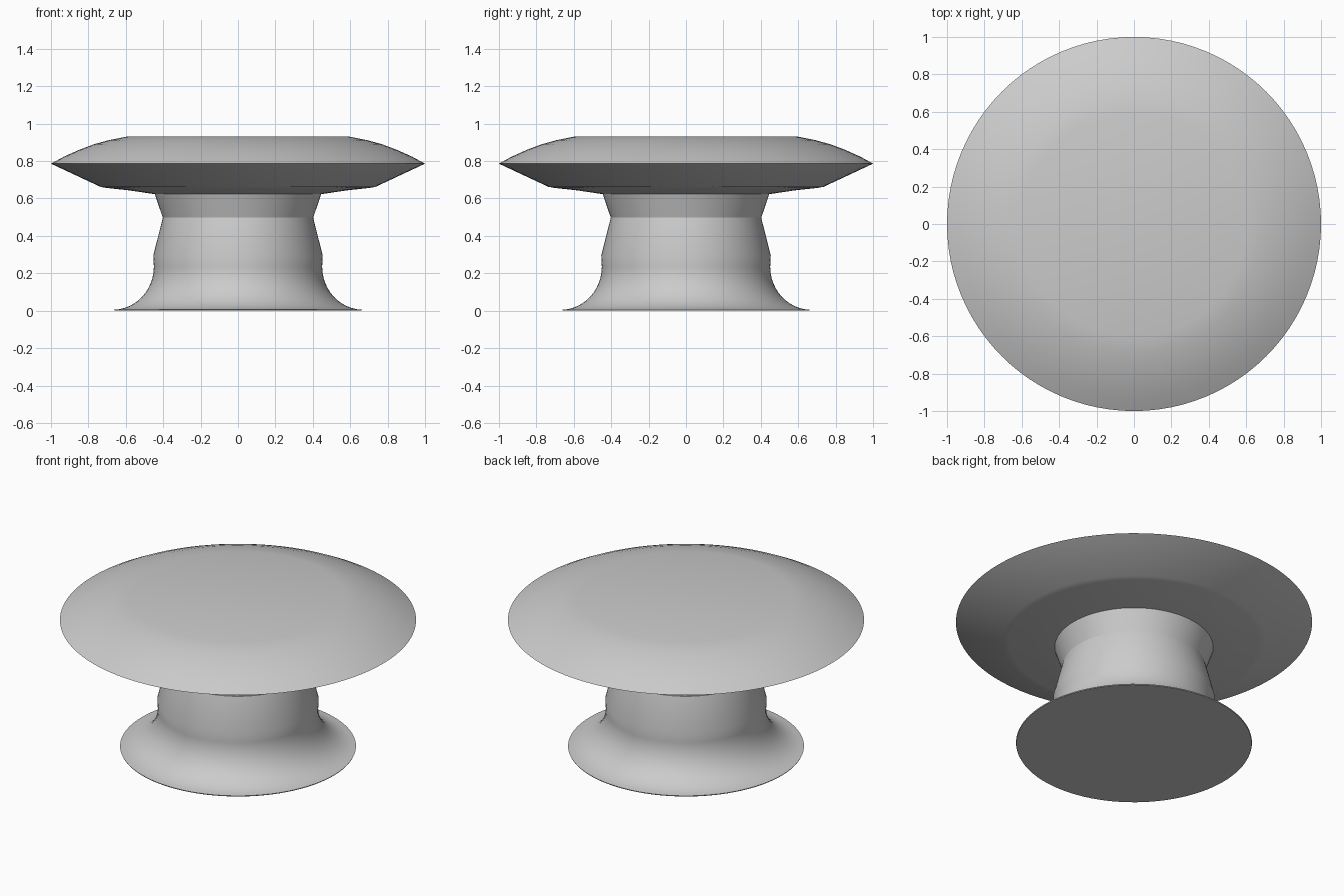
import bpy
import bmesh
from math import cos, sin, pi, radians

SEGMENTS = 96

if "Cube" in bpy.data.objects:
    bpy.data.objects.remove(bpy.data.objects["Cube"], do_unlink=True)

grey = bpy.data.materials.new("plain_grey")
grey.use_nodes = True
colour = (0.6, 0.6, 0.6, 1)
grey.diffuse_color = colour
grey.node_tree.nodes["Principled BSDF"].inputs["Base Color"].default_value = colour


def arc(r, z, width, height, start, end, steps):
    """Points (radius, height) along part of an ellipse."""
    angles = [radians(start + (end - start) * i / steps) for i in range(steps + 1)]
    return [(r + width * cos(a), z + height * sin(a)) for a in angles]


def lathe(name, profile):
    """Turn a bottom-to-top profile about z and cap both ends."""
    bm = bmesh.new()
    turns = [2 * pi * i / SEGMENTS for i in range(SEGMENTS)]
    rings = [[bm.verts.new((r * cos(a), r * sin(a), z)) for a in turns]
             for r, z in profile]
    for low, high in zip(rings, rings[1:]):
        for i in range(SEGMENTS):
            j = (i + 1) % SEGMENTS
            bm.faces.new((low[i], low[j], high[j], high[i]))
    bm.faces.new(rings[0][::-1])
    bm.faces.new(rings[-1])
    mesh = bpy.data.meshes.new(name)
    bm.to_mesh(mesh)
    bm.free()
    mesh.materials.append(grey)
    obj = bpy.data.objects.new(name, mesh)
    bpy.context.collection.objects.link(obj)
    bpy.ops.object.select_all(action="DESELECT")
    obj.select_set(True)
    bpy.context.view_layer.objects.active = obj
    bpy.ops.object.shade_smooth_by_angle(angle=radians(30))
    return obj


# Flared foot and waisted neck
flare = arc(0.67, 0.235, 0.22, 0.23, 268, 180, 12)
lathe("stem", [(0.66, 0)] + flare + [(0.453, 0.295), (0.402, 0.497), (0.445, 0.623)])

# Wide head with a sharp rim, domed shoulder and flat top
shoulder = [(1.0, 0.786), (0.93, 0.824), (0.85, 0.86), (0.77, 0.89), (0.69, 0.912), (0.6, 0.93)]
lathe("head", [(0.445, 0.623), (0.58, 0.643), (0.7, 0.656), (0.735, 0.662)] + shoulder)
